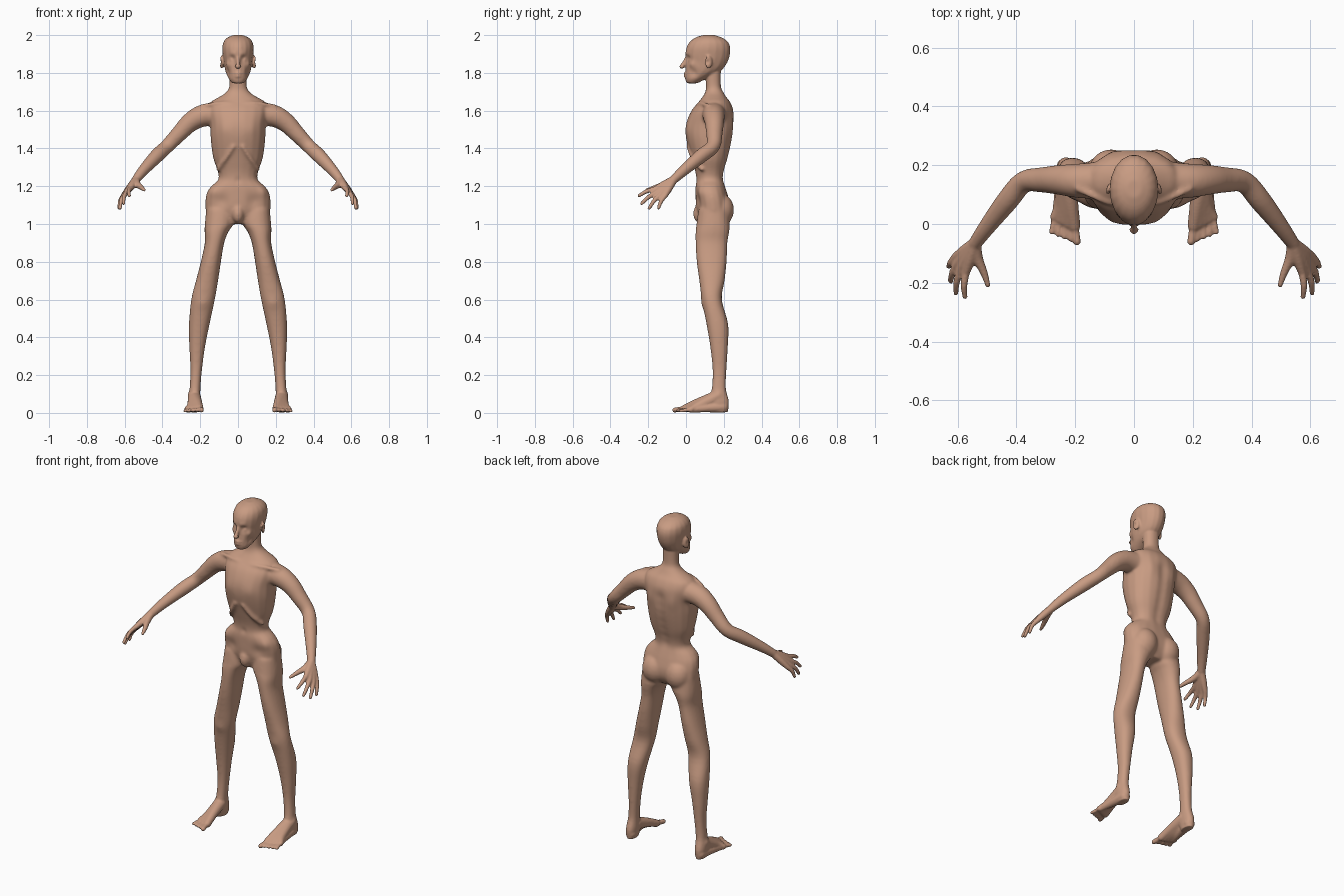
import bpy
import bmesh
from math import sin, cos, pi, exp, copysign
from mathutils import Vector, Matrix
from mathutils.kdtree import KDTree

cube = bpy.data.objects.get("Cube")
if cube:
    bpy.data.objects.remove(cube, do_unlink=True)

bm = bmesh.new()
SIDES = 18
TURNS = [2 * pi * i / SIDES for i in range(SIDES)]


def spline(rows, steps=4):
    """Smooth the rows of numbers with a Catmull-Rom curve."""
    rows = [Vector(row) for row in rows]
    padded = [rows[0]] + rows + [rows[-1]]
    result = []
    for a, b, c, d in zip(padded, padded[1:], padded[2:], padded[3:]):
        for i in range(steps):
            t = i / steps
            result.append(b + (c - a) * (t / 2)
                          + (a * 2 - b * 5 + c * 4 - d) * (t * t / 2)
                          + (b * 3 - a - c * 3 + d) * (t * t * t / 2))
    return result + [rows[-1]]


def skin_rings(rings):
    """Bridge rings of points into a closed solid."""
    loops = [[bm.verts.new(point) for point in ring] for ring in rings]
    for low, high in zip(loops, loops[1:]):
        for i in range(SIDES):
            j = (i + 1) % SIDES
            bm.faces.new((low[i], low[j], high[j], high[i]))
    bm.faces.new(loops[0][::-1])
    bm.faces.new(loops[-1])


def squash(value, power):
    return copysign(abs(value) ** power, value)


def column(levels, side=1, power=0.9):
    """Stack of level ovals: height, inner x, outer x, front y, back y."""
    rings = []
    for z, x0, x1, y0, y1 in [tuple(v) for v in spline(levels)]:
        ring = []
        for angle in TURNS:
            x = (x0 + x1) / 2 + (x1 - x0) / 2 * squash(cos(angle), power)
            y = (y0 + y1) / 2 + (y1 - y0) / 2 * squash(sin(angle), power)
            ring.append((x * side, y, z))
        rings.append(ring)
    skin_rings(rings)


def blob(center, size, side=1, turn=0):
    """Ellipsoid, optionally turned about the vertical."""
    x, y, z = center
    place = (Matrix.Translation((x * side, y, z)) @ Matrix.Rotation(turn * side, 4, 'Z')
             @ Matrix.Diagonal((*size, 1)))
    rows = 10
    tilts = [pi * (i + .3) / (rows - .4) for i in range(rows)]
    skin_rings([[place @ Vector((sin(tilt) * cos(angle), sin(tilt) * sin(angle), -cos(tilt)))
                 for angle in TURNS] for tilt in tilts])


def limb(points, side=1):
    """Round tube through points (x, y, z, radius) with ball ends."""
    path = spline([(x * side, y, z, r) for x, y, z, r in points])
    rings, across = [], None
    for i, point in enumerate(path):
        ahead = path[min(i + 1, len(path) - 1)].xyz - path[max(i - 1, 0)].xyz
        ahead.normalize()
        if across is None:
            across = ahead.orthogonal()
        across = (across - ahead * across.dot(ahead)).normalized()
        up = ahead.cross(across)
        rings.append([point.xyz + (across * cos(angle) + up * sin(angle)) * point.w
                      for angle in TURNS])
    skin_rings(rings)
    for end in (path[0], path[-1]):
        blob(end.xyz, (end.w,) * 3)


# Torso and neck: height, half width, front, back
torso = [
    (1.0, .06, .08, .2), (1.05, .16, .065, .23), (1.1, .173, .052, .235),
    (1.16, .168, .05, .22), (1.2, .143, .05, .207), (1.235, .105, .054, .2),
    (1.28, .108, .048, .205), (1.35, .132, .028, .225), (1.45, .145, 0, .247),
    (1.53, .148, 0, .253), (1.6, .16, .028, .252), (1.645, .145, .065, .235),
    (1.67, .105, .085, .215), (1.695, .066, .1, .2), (1.73, .046, .106, .185),
    (1.82, .046, .1, .185)]
column([(z, -w, w, front, back) for z, w, front, back in torso])

# Head, same layout
head = [
    (1.745, .03, .004, .06), (1.765, .047, -.004, .1), (1.79, .06, -.005, .15),
    (1.82, .069, -.003, .195), (1.86, .075, 0, .222), (1.9, .081, -.003, .234),
    (1.935, .083, .002, .235), (1.965, .076, .02, .222), (1.987, .056, .05, .19),
    (2.0, .025, .09, .15)]
column([(z, -w, w, front, back) for z, w, front, back in head], power=1)

# Nose, lips and groin on the centre line
limb([(0, .006, 1.885, .009), (0, -.01, 1.855, .01), (0, -.022, 1.834, .013)])
for z in (1.797, 1.782):
    limb([(-.022, .006, z, .005), (0, -.005, z, .007), (.022, .006, z, .005)])
blob((0, .07, 1.055), (.032, .033, .05))

leg = [
    (1.08, .02, .168, .065, .225), (1.0, .025, .176, .055, .232),
    (.96, .05, .177, .05, .23), (.9, .073, .176, .05, .22),
    (.8, .09, .197, .056, .216), (.7, .105, .223, .07, .205),
    (.6, .122, .248, .083, .19), (.47, .15, .26, .108, .224),
    (.35, .174, .258, .128, .222), (.23, .19, .252, .14, .215),
    (.13, .199, .256, .137, .211), (.06, .2, .264, .12, .227),
    (.004, .208, .256, .14, .222)]
arm = [
    (.07, .15, 1.585, .065), (.18, .147, 1.575, .06), (.25, .15, 1.54, .052),
    (.31, .15, 1.48, .044), (.375, .143, 1.412, .038), (.43, .08, 1.36, .038),
    (.5, -.01, 1.285, .029), (.54, -.065, 1.235, .023)]
# Knuckle and tip of each finger, from index to little
fingers = [
    ((.572, -.165, 1.185), (.575, -.248, 1.15)),
    ((.592, -.158, 1.165), (.606, -.235, 1.108)),
    ((.604, -.138, 1.152), (.624, -.195, 1.083)),
    ((.608, -.112, 1.148), (.63, -.145, 1.085))]

for side in (1, -1):
    column(leg, side)
    limb(arm, side)

    # Hand
    wrist = Vector((.54, -.065, 1.235))
    for knuckle, tip in fingers:
        knuckle, tip = Vector(knuckle), Vector(tip)
        limb([(*wrist, .021), (*wrist.lerp(knuckle, .55), .019), (*knuckle, .014)], side)
        bend = knuckle.lerp(tip, .5) + Vector((.005, -.003, .005))
        limb([(*knuckle, .0135), (*bend, .0115), (*tip, .009)], side)
    limb([(*wrist, .02), (.532, -.115, 1.21, .018),
          (.511, -.165, 1.193, .013), (.497, -.208, 1.18, .009)], side)

    # Foot: five rays ending in toes, and a sole pad
    for i in range(5):
        t = i / 4
        ball = Vector((.203, -.005, .023)).lerp(Vector((.27, .025, .018)), t)
        tip = Vector((.194, -.06, .015)).lerp(Vector((.28, -.027, .011)), t)
        thick = .021 - .005 * t
        limb([(.23, .155, .08, .035), (.215 + .03 * t, .065, .052 - .016 * t, .026),
              (*ball, thick)], side)
        toe = .0135 if i == 0 else .0095
        limb([(*ball, toe), (*ball.lerp(tip, .5), toe), (*tip, toe)], side)
    limb([(.233, .195, .032, .031), (.25, .1, .025, .022), (.262, .03, .018, .017)], side)

    # Buttock, collar bone, rib arch and ear
    blob((.078, .185, 1.075), (.075, .07, .085), side)
    limb([(.02, .07, 1.635, .01), (.09, .075, 1.64, .01), (.19, .12, 1.625, .012)], side)
    limb([(.025, .012, 1.41, .012), (.07, .04, 1.34, .012), (.105, .085, 1.29, .012)], side)
    blob((.086, .12, 1.857), (.009, .021, .035), side, .4)

# Fuse the parts into one skin
bmesh.ops.recalc_face_normals(bm, faces=bm.faces)
mesh = bpy.data.meshes.new("body")
bm.to_mesh(mesh)
bm.free()
body = bpy.data.objects.new("body", mesh)
bpy.context.collection.objects.link(body)
remesh = body.modifiers.new("fuse", 'REMESH')
remesh.mode = 'VOXEL'
remesh.voxel_size = .0055
soften = body.modifiers.new("soften", 'SMOOTH')
soften.factor = .5
soften.iterations = 3
graph = bpy.context.evaluated_depsgraph_get()
body.data = bpy.data.meshes.new_from_object(body.evaluated_get(graph))
body.modifiers.clear()
bpy.data.meshes.remove(mesh)

# Sculpted bumps and hollows: centre, reach, push
dabs = [
    ((.034, .005, 1.876), .018, (0, .014, 0)),       # eye socket
    ((.034, .012, 1.87), .011, (0, -.006, 0)),       # eyelid
    ((.03, 0, 1.9), .016, (0, -.005, 0)),            # brow
    ((.055, .03, 1.845), .018, (.005, -.005, 0)),    # cheekbone
    ((.055, .04, 1.8), .022, (-.007, .004, 0)),      # cheek hollow
    ((.012, -.018, 1.83), .008, (.004, 0, 0)),       # nostril
    ((.097, .112, 1.858), .012, (-.008, 0, 0)),      # ear bowl
    ((.085, .25, 1.53), .045, (0, .008, 0)),         # shoulder blade
    ((.07, .01, 1.5), .04, (0, -.005, 0)),           # chest
    ((.085, .06, 1.12), .035, (0, .012, 0)),         # groin hollow
    ((.13, .08, 1.17), .03, (.004, -.008, 0)),       # hip bone
    ((.185, .085, .58), .03, (0, -.006, 0)),         # kneecap
    ((.255, .17, .095), .018, (.006, 0, 0)),         # ankle bone
]
dabs += [((-x, y, z), reach, (-px, py, pz)) for (x, y, z), reach, (px, py, pz) in dabs]
dabs += [((0, .2 + .15 * (z - 1.25), z), .03, (0, -.008, 0))
         for z in (1.25, 1.3, 1.35, 1.4, 1.45, 1.5, 1.55)]    # spine furrow
dabs += [((0, .05, 1.23), .012, (0, .009, 0))]                # navel

bm = bmesh.new()
bm.from_mesh(body.data)
bm.verts.ensure_lookup_table()
tree = KDTree(len(bm.verts))
for vert in bm.verts:
    tree.insert(vert.co, vert.index)
tree.balance()
for center, reach, push in dabs:
    for spot, index, away in tree.find_range(center, 2 * reach):
        bm.verts[index].co += Vector(push) * exp(-(away / reach) ** 2)

# Blend the joints of the trunk and limbs, leaving head, hands and feet crisp
weights = bm.verts.layers.deform.verify()
for vert in bm.verts:
    x, z = abs(vert.co.x), vert.co.z
    vert[weights][0] = max(0, min((z - .12) / .1, (1.75 - z) / .06, (.5 - x) / .1, 1))
    vert.co.z = max(z, 0)
for face in bm.faces:
    face.smooth = True
bm.to_mesh(body.data)
bm.free()
group = body.vertex_groups.new(name="broad_forms")
blend = body.modifiers.new("blend", 'SMOOTH')
blend.factor = .5
blend.iterations = 25
blend.vertex_group = group.name

# Skin colour
skin = bpy.data.materials.new("warm_skin")
skin.use_nodes = True
tone = (.58, .33, .225, 1)
skin.diffuse_color = tone
shader = next(n for n in skin.node_tree.nodes if n.type == 'BSDF_PRINCIPLED')
shader.inputs["Base Color"].default_value = tone
body.data.materials.clear()
body.data.materials.append(skin)
